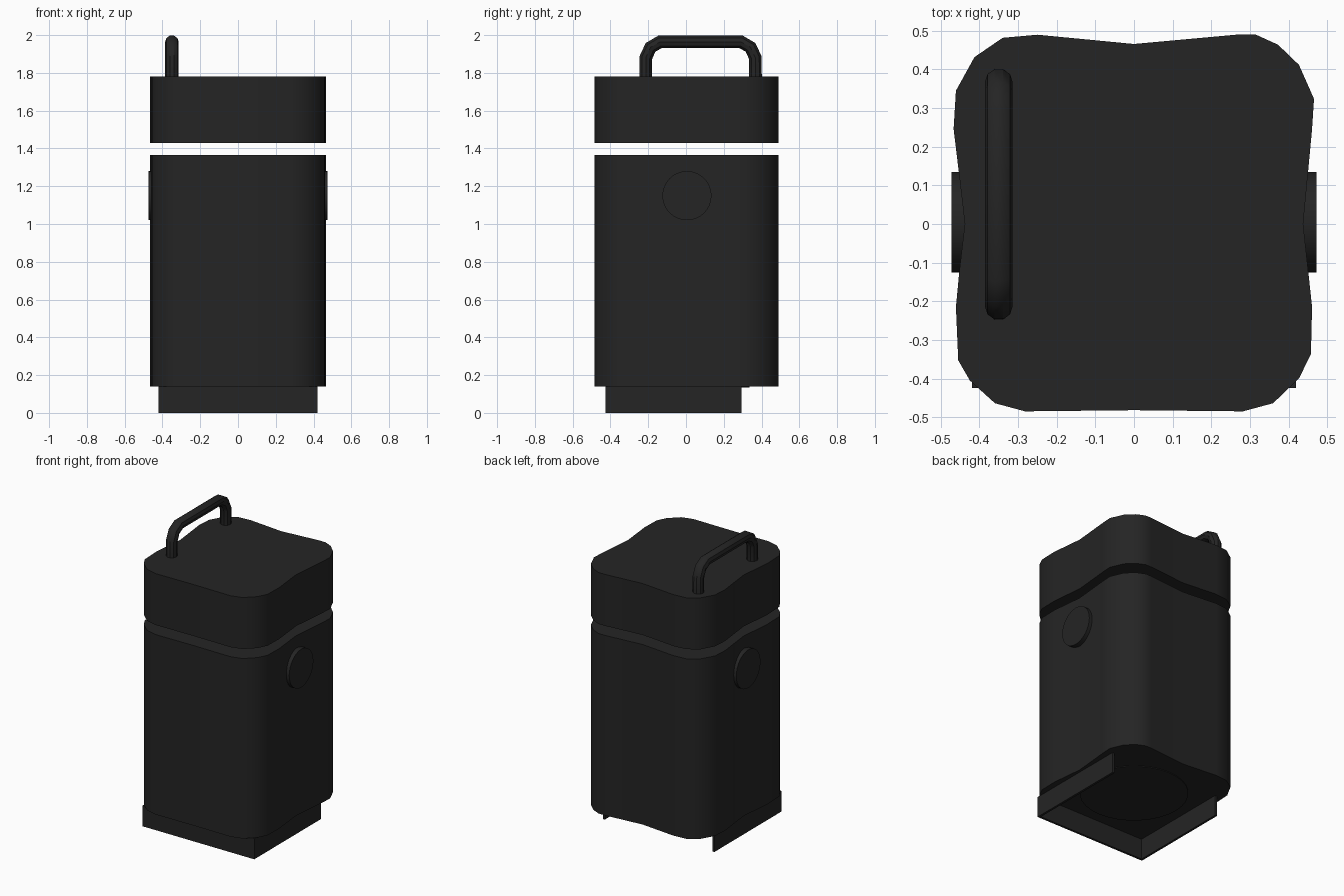
import bpy
import bmesh
from math import radians
from mathutils import Matrix

cube = bpy.data.objects.get("Cube")
if cube:
    bpy.data.objects.remove(cube, do_unlink=True)

# Single dark finish
black = bpy.data.materials.new("charcoal_black")
black.use_nodes = True
colour = (0.018, 0.018, 0.018, 1)
black.diffuse_color = colour
bsdf = next(n for n in black.node_tree.nodes if n.type == "BSDF_PRINCIPLED")
bsdf.inputs["Base Color"].default_value = colour
bsdf.inputs["Roughness"].default_value = 0.8


def finish(name, bm, smooth=True):
    """Turn a bmesh into a named, coloured object."""
    bmesh.ops.recalc_face_normals(bm, faces=bm.faces[:])
    mesh = bpy.data.meshes.new(name)
    bm.to_mesh(mesh)
    bm.free()
    mesh.materials.append(black)
    obj = bpy.data.objects.new(name, mesh)
    bpy.context.scene.collection.objects.link(obj)
    if smooth:
        bpy.ops.object.select_all(action="DESELECT")
        obj.select_set(True)
        bpy.context.view_layer.objects.active = obj
        bpy.ops.object.shade_smooth_by_angle(angle=radians(35))
    return obj


def prism(name, outline, bottom, top):
    """Extrude a plan outline between two heights."""
    bm = bmesh.new()
    face = bm.faces.new([bm.verts.new((x, y, bottom)) for x, y in outline])
    result = bmesh.ops.extrude_face_region(bm, geom=[face], use_keep_orig=True)
    verts = [v for v in result["geom"] if isinstance(v, bmesh.types.BMVert)]
    bmesh.ops.translate(bm, verts=verts, vec=(0, 0, top - bottom))
    return finish(name, bm)


def cylinder(name, radius, depth, matrix):
    bm = bmesh.new()
    bmesh.ops.create_cone(bm, cap_ends=True, segments=32, radius1=radius,
                          radius2=radius, depth=depth, matrix=matrix)
    return finish(name, bm)


# Wavy rounded-square plan shared by the body and the lid
plan = [
    (0, .466), (-.25, .49), (-.34, .482), (-.413, .432), (-.461, .345),
    (-.467, .246), (-.453, .13), (-.438, 0), (-.452, -.12), (-.461, -.215),
    (-.455, -.353), (-.425, -.405), (-.36, -.464), (-.282, -.485),
    (0, -.482), (.282, -.485), (.36, -.464), (.427, -.4), (.458, -.337),
    (.461, -.215), (.438, 0), (.461, .246), (.466, .324), (.427, .412),
    (.373, .464), (.316, .49), (.264, .49),
]
prism("body", plan, .14, 1.365)
prism("lid", plan, 1.43, 1.78)

# Round buttons on both sides
for side, name in ((1, "left_button"), (-1, "right_button")):
    place = Matrix.Translation((side * .423, .005, 1.15))
    cylinder(name, .13, .1, place @ Matrix.Rotation(radians(90), 4, "Y"))

# Shallow disc under the body
cylinder("underside_disc", .335, .02, Matrix.Translation((0, 0, .145)))

# Three-sided base skirt, open at the back
w, t, front, back = .42, .015, -.425, .295
prism("base_skirt", [
    (-w, front), (w, front), (w, back), (w - t, back), (w - t, front + t),
    (t - w, front + t), (t - w, back), (-w, back)], 0, .141)

# Bent tube handle on the lid
curve = bpy.data.curves.new("handle_path", "CURVE")
curve.dimensions = "3D"
curve.bevel_depth = .036
curve.bevel_resolution = 3
curve.use_fill_caps = True
half = [(.29, 1.76), (.29, 1.88), (.265, 1.935), (.215, 1.964)]
path = [(-y, z) for y, z in half] + half[::-1]
spline = curve.splines.new("POLY")
spline.points.add(len(path) - 1)
for point, (y, z) in zip(spline.points, path):
    point.co = (-.35, y + .077, z, 1)
temp = bpy.data.objects.new("handle_path", curve)
bpy.context.scene.collection.objects.link(temp)
bpy.context.view_layer.update()
mesh = bpy.data.meshes.new_from_object(
    temp.evaluated_get(bpy.context.evaluated_depsgraph_get()))
bpy.data.objects.remove(temp, do_unlink=True)
bm = bmesh.new()
bm.from_mesh(mesh)
bpy.data.meshes.remove(mesh)
bmesh.ops.remove_doubles(bm, verts=bm.verts[:], dist=.0001)
finish("handle", bm)
